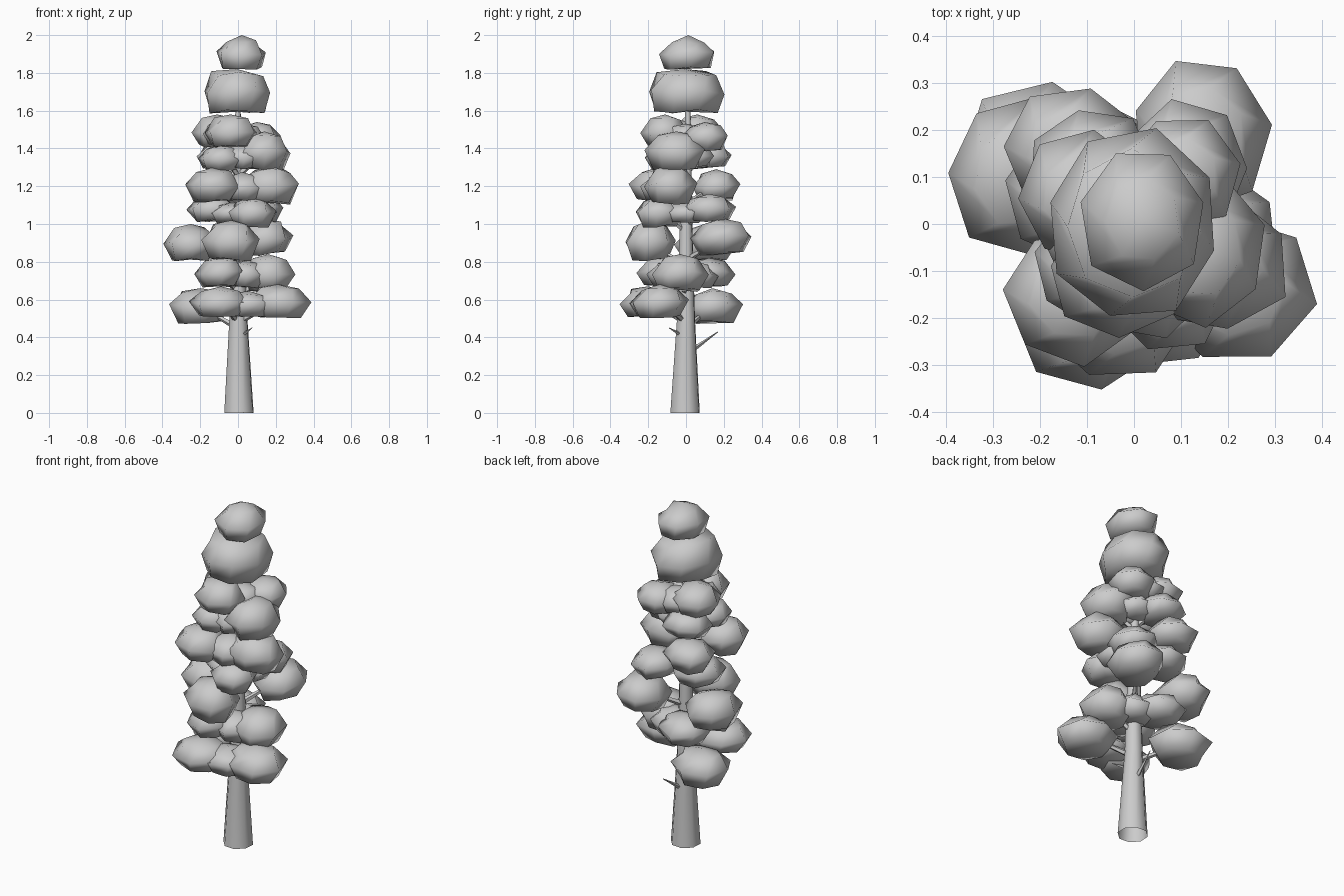
import bpy, bmesh, math, random
from mathutils import Vector

if "Cube" in bpy.data.objects:
    bpy.data.objects.remove(bpy.data.objects["Cube"])

random.seed(4)


def finish(name, bm, angle):
    bmesh.ops.recalc_face_normals(bm, faces=bm.faces)
    me = bpy.data.meshes.new(name)
    bm.to_mesh(me)
    bm.free()
    ob = bpy.data.objects.new(name, me)
    bpy.context.collection.objects.link(ob)
    bpy.ops.object.select_all(action='DESELECT')
    ob.select_set(True)
    bpy.context.view_layer.objects.active = ob
    bpy.ops.object.shade_smooth_by_angle(angle=math.radians(angle))
    return ob


def bridge(bm, a, b):
    n = len(a)
    for i in range(n):
        bm.faces.new((a[i], a[(i + 1) % n], b[(i + 1) % n], b[i]))


def tube(name, path, sides):
    """Tapered tube along (x, y, z, radius) points."""
    bm = bmesh.new()
    axis = Vector(path[-1][:3]) - Vector(path[0][:3])
    q = axis.to_track_quat('Z', 'Y')
    rings = []
    for x, y, z, r in path:
        rings.append([bm.verts.new(Vector((x, y, z)) + q @ Vector(
            (r * math.cos(i * math.tau / sides), r * math.sin(i * math.tau / sides), 0)))
            for i in range(sides)])
    for a, b in zip(rings, rings[1:]):
        bridge(bm, a, b)
    bm.faces.new(rings[-1])
    return finish(name, bm, 60)


def clump(name, cx, cy, rx, ry, z0, z1, base=0.72, upper=0.64, lift=0.86, sides=7):
    """Faceted leaf cushion: flattish underside, wide waist, domed top."""
    bm = bmesh.new()
    h = z1 - z0
    start = random.uniform(0, math.tau)
    wob = [random.uniform(0.97, 1.09) for _ in range(sides)]
    rings = []
    for scale, level, turn in ((base, 0.06, 0.0), (1.02, 0.50, 0.15), (upper, lift, 0.5)):
        ring = []
        for i in range(sides):
            a = start + (i + turn) * math.tau / sides
            k = scale * wob[i]
            z = z0 + h * (level + random.uniform(-0.06, 0.06))
            ring.append(bm.verts.new((cx + rx * k * math.cos(a), cy + ry * k * math.sin(a), z)))
        rings.append(ring)
    for a, b in zip(rings, rings[1:]):
        bridge(bm, a, b)
    low = bm.verts.new((cx, cy, z0 + 0.06 * h))
    top = bm.verts.new((cx, cy, z1))
    for i in range(sides):
        j = (i + 1) % sides
        bm.faces.new((rings[0][j], rings[0][i], low))
        bm.faces.new((rings[-1][i], rings[-1][j], top))
    return finish(name, bm, 85)


# trunk
tube("trunk", [(0.005, -0.005, 0, 0.082), (0.002, 0, 0.5, 0.05), (0, 0, 1.0, 0.035),
               (0, 0.01, 1.5, 0.018), (0, 0.01, 1.75, 0.01)], 8)

# leaf tiers: centre x, y, half widths x, y, bottom and top z
tiers = [
    [(0.21, -0.14, 0.165, 0.155, 0.50, 0.68), (-0.09, -0.20, 0.155, 0.145, 0.50, 0.67),
     (-0.20, 0.14, 0.165, 0.155, 0.47, 0.66)],
    [(0.16, -0.03, 0.14, 0.15, 0.64, 0.84), (-0.07, 0.12, 0.14, 0.13, 0.66, 0.82),
     (-0.09, -0.12, 0.13, 0.13, 0.66, 0.83)],
    [(-0.25, 0.10, 0.145, 0.165, 0.80, 1.00), (-0.035, -0.19, 0.15, 0.13, 0.80, 1.02),
     (0.14, 0.19, 0.145, 0.16, 0.83, 1.03)],
    [(0.07, -0.14, 0.13, 0.125, 0.98, 1.14), (-0.13, 0.07, 0.14, 0.14, 1.01, 1.15),
     (0.11, 0.12, 0.13, 0.135, 1.01, 1.16)],
    [(0.17, -0.08, 0.155, 0.145, 1.10, 1.31), (-0.13, -0.15, 0.145, 0.14, 1.11, 1.30),
     (-0.13, 0.16, 0.145, 0.13, 1.12, 1.29)],
    [(0.14, -0.05, 0.14, 0.155, 1.28, 1.49), (-0.09, 0.12, 0.13, 0.125, 1.29, 1.43),
     (-0.09, -0.09, 0.12, 0.12, 1.28, 1.42)],
    [(-0.04, -0.11, 0.14, 0.125, 1.40, 1.58), (-0.11, 0.06, 0.125, 0.13, 1.40, 1.58),
     (0.10, 0.10, 0.12, 0.125, 1.38, 1.54)],
]
# neighbouring clumps that grow into each other, per tier
joins = [[(0, 1)], [(0, 1), (0, 2)], [], [(0, 1), (0, 2)],
         [(0, 1)], [(0, 1), (0, 2)], [(0, 1), (0, 2), (1, 2)]]

for t, tier in enumerate(tiers, 1):
    for n, c in enumerate(tier, 1):
        clump(f"foliage_{t}_{n}", *c)
        # branch carrying each clump
        x, y, z = c[0], c[1], c[4]
        tube(f"branch_{t}_{n}",
             [(0, 0, z - 0.02, 0.018), (x * 0.8, y * 0.8, z + 0.07, 0.008)], 5)
    for i, j in joins[t - 1]:
        a, b = tier[i], tier[j]
        m = [(p + q) / 2 for p, q in zip(a, b)]
        clump(f"foliage_link_{t}_{i}{j}", m[0], m[1], m[2] * 0.88, m[3] * 0.88,
              m[4] + 0.01, m[5] - 0.03)

# crown clumps
clump("crown_lower", -0.004, -0.005, 0.18, 0.197, 1.58, 1.82, 0.88, 0.78, 0.90, 8)
clump("crown_top", 0.02, 0.012, 0.13, 0.148, 1.81, 2.00, 0.84, 0.6, 0.80)

# bare twigs below the crown
tube("twig_back", [(0.01, 0.03, 0.33, 0.013), (0.03, 0.17, 0.43, 0.002)], 4)
tube("twig_front", [(0.02, -0.02, 0.41, 0.012), (0.075, -0.09, 0.45, 0.002)], 4)
